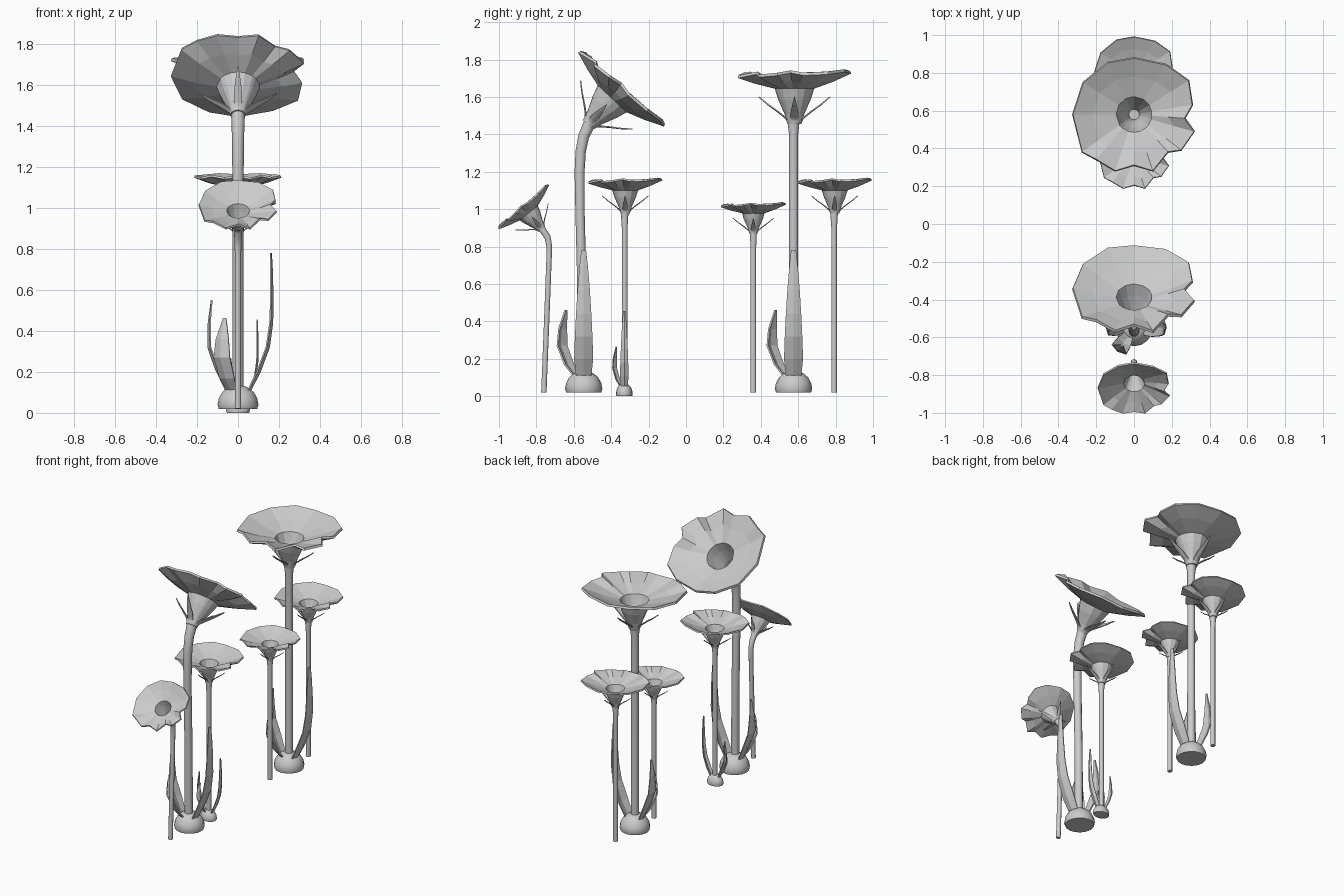
import bpy, bmesh
from math import sin, cos, pi, radians, atan2
from mathutils import Vector, Matrix

if "Cube" in bpy.data.objects:
    bpy.data.objects.remove(bpy.data.objects["Cube"])

# Outline of the scalloped bloom rim, seen from above, as x, y, height
RIM = [(-.325, 0, .262), (-.275, -.2, .25), (-.2, -.24, .268), (-.1, -.3, .25),
       (0, -.27, .265), (.1, -.3, .248), (.18, -.2, .268), (.25, -.19, .252),
       (.32, -.09, .262), (.27, -.02, .275), (.31, .05, .262), (.29, .18, .268),
       (.17, .265, .28), (0, .3, .272), (-.14, .275, .28), (-.27, .17, .268)]


def make(name, verts, faces, matrix=None, thick=0, smooth=False):
    me = bpy.data.meshes.new(name)
    me.from_pydata([tuple(v) for v in verts], [], faces)
    bm = bmesh.new()
    bm.from_mesh(me)
    bmesh.ops.recalc_face_normals(bm, faces=bm.faces)
    bm.to_mesh(me)
    bm.free()
    ob = bpy.data.objects.new(name, me)
    bpy.context.collection.objects.link(ob)
    if matrix:
        ob.matrix_world = matrix
    if thick:
        mod = ob.modifiers.new("thickness", 'SOLIDIFY')
        mod.thickness = thick
        mod.offset = 0
    if smooth:
        bpy.ops.object.select_all(action='DESELECT')
        ob.select_set(True)
        bpy.context.view_layer.objects.active = ob
        bpy.ops.object.shade_smooth_by_angle(angle=radians(40))
    return ob


def loft(rings, closed=True, caps=(True, True)):
    n = len(rings[0])
    verts = [v for r in rings for v in r]
    faces = []
    for i in range(len(rings) - 1):
        for j in range(n if closed else n - 1):
            k = (j + 1) % n
            faces.append((i * n + j, i * n + k, (i + 1) * n + k, (i + 1) * n + j))
    if closed and caps[0]:
        faces.append(tuple(range(n)))
    if closed and caps[1]:
        faces.append(tuple(range(len(verts) - n, len(verts))))
    return verts, faces


# Stem swept through (y, z, radius) points
def stem(name, pts, n=10):
    rings = []
    for i, (y, z, r) in enumerate(pts):
        a, b = pts[max(i - 1, 0)], pts[min(i + 1, len(pts) - 1)]
        t = Vector((0, b[0] - a[0], b[1] - a[1])).normalized()
        side = Vector((0, t.z, -t.y))
        rings.append([Vector((0, y, z)) + r * (cos(2 * pi * j / n) * Vector((1, 0, 0))
                      + sin(2 * pi * j / n) * side) for j in range(n)])
    make(name, *loft(rings), smooth=True)


# Thin strip with a shallow fold; points are (distance out, height, half width)
def strip(name, pts, angle, matrix, thick, fold=.15):
    rot = Matrix.Rotation(angle, 4, 'Z')
    rings = [[rot @ Vector((r - w * fold, -w, z)), rot @ Vector((r + w * fold, 0, z)),
              rot @ Vector((r - w * fold, w, z))] for r, z, w in pts]
    make(name, *loft(rings, closed=False), matrix, thick)


# Trumpet bloom with flared rim and four sepals
def flower(name, y, z, scale, tilt=0):
    m = Matrix.Translation((0, y, z)) @ Matrix.Rotation(radians(tilt), 4, 'X') @ Matrix.Scale(scale, 4)
    angs = [atan2(p[1], p[0]) for p in RIM]
    rings = [[(r * cos(a), r * sin(a), h) for a in angs]
             for r, h in ((.032, 0), (.045, .05), (.08, .13), (.1, .19))]
    rings.append([(x * .68, yy * .68, .21 + (h - .265) * .5 + .015) for x, yy, h in RIM])
    rings.append(RIM)
    make(name + "_bloom", *loft(rings, caps=(True, False)), m, .016)
    for k in range(4):
        strip(name + "_sepal", [(.03, .005, .012), (.05, .03, .02), (.09, .062, .02),
                                (.14, .098, .012), (.19, .14, .002)], k * pi / 2, m, .006)


# Bulb with three curved leaves
def base(name, y, z, sx, sy, sz):
    m = Matrix.Translation((0, y, z)) @ Matrix.Diagonal((sx, sy, sz, 1))
    n = 16
    rings = [[(r * cos(2 * pi * j / n), r * sin(2 * pi * j / n), h) for j in range(n)]
             for r, h in ((.094, 0), (.1, .02), (.094, .05), (.078, .08), (.055, .1), (.03, .112))]
    make(name + "_bulb", *loft(rings), m, smooth=True)
    tall = [(.055, .09, .04), (.1, .18, .05), (.145, .3, .046), (.162, .42, .04),
            (.165, .55, .032), (.163, .68, .021), (.16, .76, .012)]
    mid = [(.055, .09, .03), (.105, .2, .045), (.14, .3, .042), (.14, .42, .026), (.128, .53, .006)]
    front = [(.045, .08, .022), (.1, .15, .042), (.145, .25, .046), (.14, .34, .036), (.115, .44, .008)]
    strip(name + "_tall_leaf", tall, 0, m, .007)
    strip(name + "_mid_leaf", mid, pi, m, .007)
    strip(name + "_front_leaf", front, radians(236), m, .009)


# Back plant: tall upright bloom with two smaller ones
base("back", .575, .02, 1, 1, 1)
stem("back_main_stem", [(.575, .02, .027), (.575, .8, .025), (.575, 1.4, .026), (.575, 1.47, .034)])
flower("back_main", .58, 1.46, 1)
stem("back_low_stem", [(.36, .02, .016), (.36, .8, .016), (.36, .88, .02)])
flower("back_low", .36, .872, .575)
stem("back_high_stem", [(.792, .02, .016), (.792, .9, .016), (.792, .99, .022)])
flower("back_high", .795, .98, .655)

# Front plant: nodding tall bloom, small upright one and small nodding one
base("front", -.547, .02, 1, 1, 1)
stem("front_main_stem", [(-.553, .02, .027), (-.557, .6, .026), (-.567, 1.0, .026), (-.569, 1.2, .028),
                         (-.563, 1.31, .029), (-.547, 1.39, .031), (-.513, 1.465, .034)])
flower("front_main", -.52, 1.455, 1, -43)
base("front_small", -.33, 0, .58, .45, .6)
stem("front_small_stem", [(-.328, .02, .016), (-.328, .9, .016), (-.328, .99, .022)])
flower("front_small", -.325, .98, .655)
stem("front_bent_stem", [(-.76, .02, .015), (-.745, .4, .015), (-.732, .74, .015), (-.731, .8, .016),
                         (-.74, .85, .018), (-.778, .905, .02)])
flower("front_bent", -.772, .895, .59, 39)
